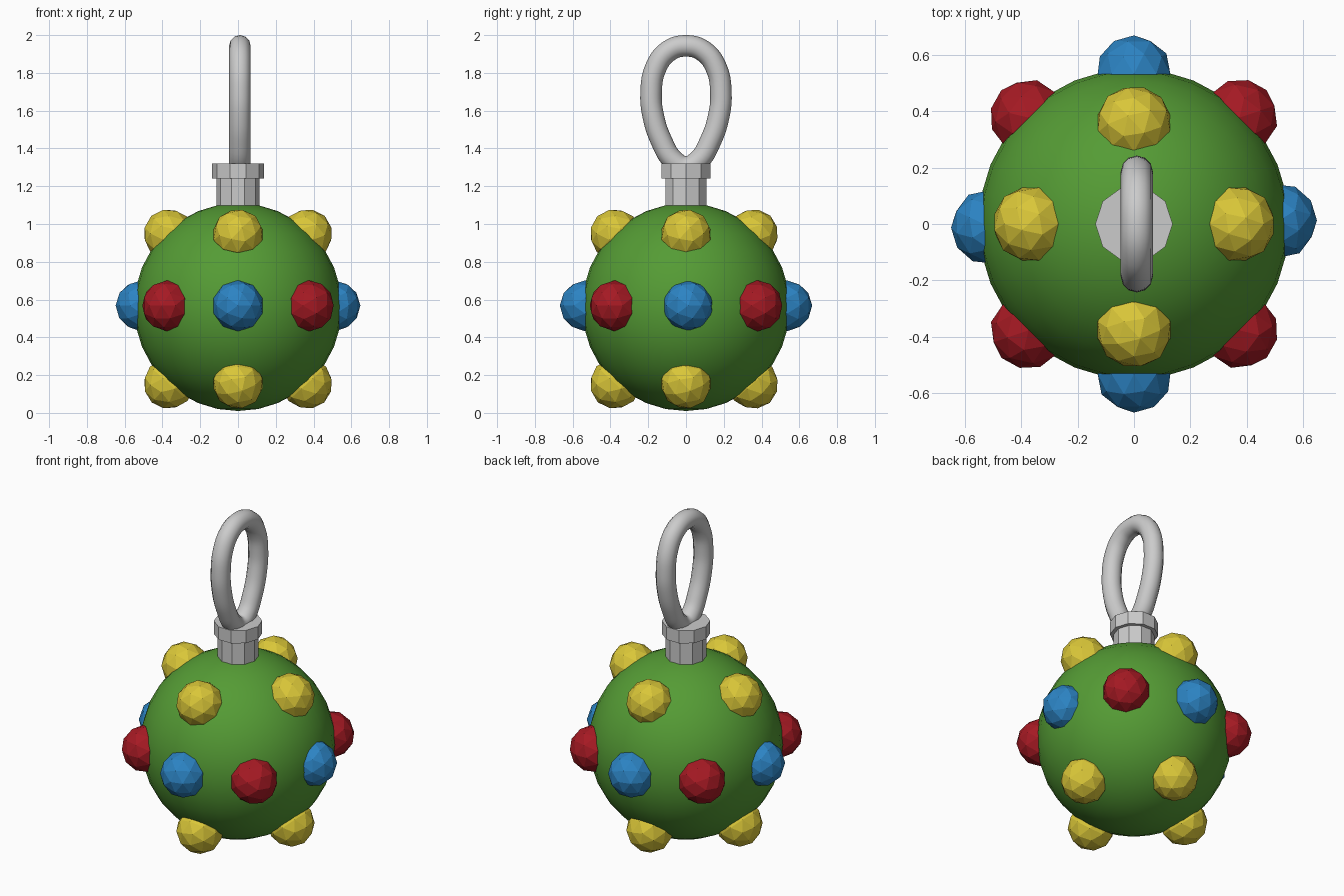
import bpy
from math import radians
from mathutils import Vector

if "Cube" in bpy.data.objects:
    bpy.data.objects.remove(bpy.data.objects["Cube"])


def material(name, rgb):
    m = bpy.data.materials.new(name)
    m.diffuse_color = (*rgb, 1)
    m.use_nodes = True
    m.node_tree.nodes["Principled BSDF"].inputs["Base Color"].default_value = m.diffuse_color
    return m


green = material("green", (0.09, 0.33, 0.035))
blue = material("blue", (0.025, 0.23, 0.55))
red = material("red", (0.38, 0.01, 0.017))
yellow = material("yellow", (0.7, 0.57, 0.04))

# Smooth round body
CENTRE = Vector((0, 0, 0.56))
bpy.ops.mesh.primitive_uv_sphere_add(segments=32, ring_count=16, radius=0.55, location=CENTRE)
body = bpy.context.object
body.name = "body"
body.data.materials.append(green)
bpy.ops.object.shade_smooth()


def stud(name, loc, mat):
    """Faceted stud whose pole points away from the body centre."""
    loc = Vector(loc)
    rot = (loc - CENTRE).to_track_quat('Z', 'Y').to_euler()
    bpy.ops.mesh.primitive_ico_sphere_add(subdivisions=2, radius=0.135, location=loc, rotation=rot)
    bpy.context.object.name = name
    bpy.context.object.data.materials.append(mat)


# Equator studs: blue on the axes, red on the diagonals
for s in (-1, 1):
    stud("blue_stud_side", (s * 0.513, s * 0.01, 0.567), blue)
    stud("blue_stud_front_back", (0, s * 0.533, 0.567), blue)
    for t in (-1, 1):
        stud("red_stud", (s * 0.375, t * 0.378, 0.567), red)

# Yellow studs above and below the equator
for z in (0.945, 0.155):
    for s in (-1, 1):
        stud("yellow_stud_side", (s * 0.366, 0, z), yellow)
        stud("yellow_stud_front_back", (0, s * 0.365 - 0.01, z), yellow)


def neck(name, r, z0, z1):
    bpy.ops.mesh.primitive_cylinder_add(vertices=10, radius=r, depth=z1 - z0,
                                        location=(0, 0, (z0 + z1) / 2),
                                        rotation=(0, 0, radians(90)))
    bpy.context.object.name = name


# Ten-sided stem and collar
neck("stem", 0.115, 1.06, 1.25)
neck("collar", 0.137, 1.24, 1.32)

# Teardrop hanging ring, half profile (y, z) mirrored
half = [(0.065, 1.335), (0.13, 1.44), (0.173, 1.57), (0.185, 1.69), (0.161, 1.825), (0.093, 1.915)]
path = [(0, 1.303)] + half + [(0, 1.943)] + [(-y, z) for y, z in reversed(half)]
curve = bpy.data.curves.new("hanging_ring", 'CURVE')
curve.dimensions = '3D'
curve.bevel_depth = 0.057
curve.bevel_resolution = 4
curve.resolution_u = 5
spline = curve.splines.new('BEZIER')
spline.bezier_points.add(len(path) - 1)
for p, (y, z) in zip(spline.bezier_points, path):
    p.co = (0.01, y, z)
    p.handle_left_type = p.handle_right_type = 'AUTO'
spline.use_cyclic_u = True
ring = bpy.data.objects.new("hanging_ring", curve)
bpy.context.collection.objects.link(ring)
bpy.ops.object.select_all(action='DESELECT')
ring.select_set(True)
bpy.context.view_layer.objects.active = ring
bpy.ops.object.convert(target='MESH')
bpy.ops.object.shade_smooth()
